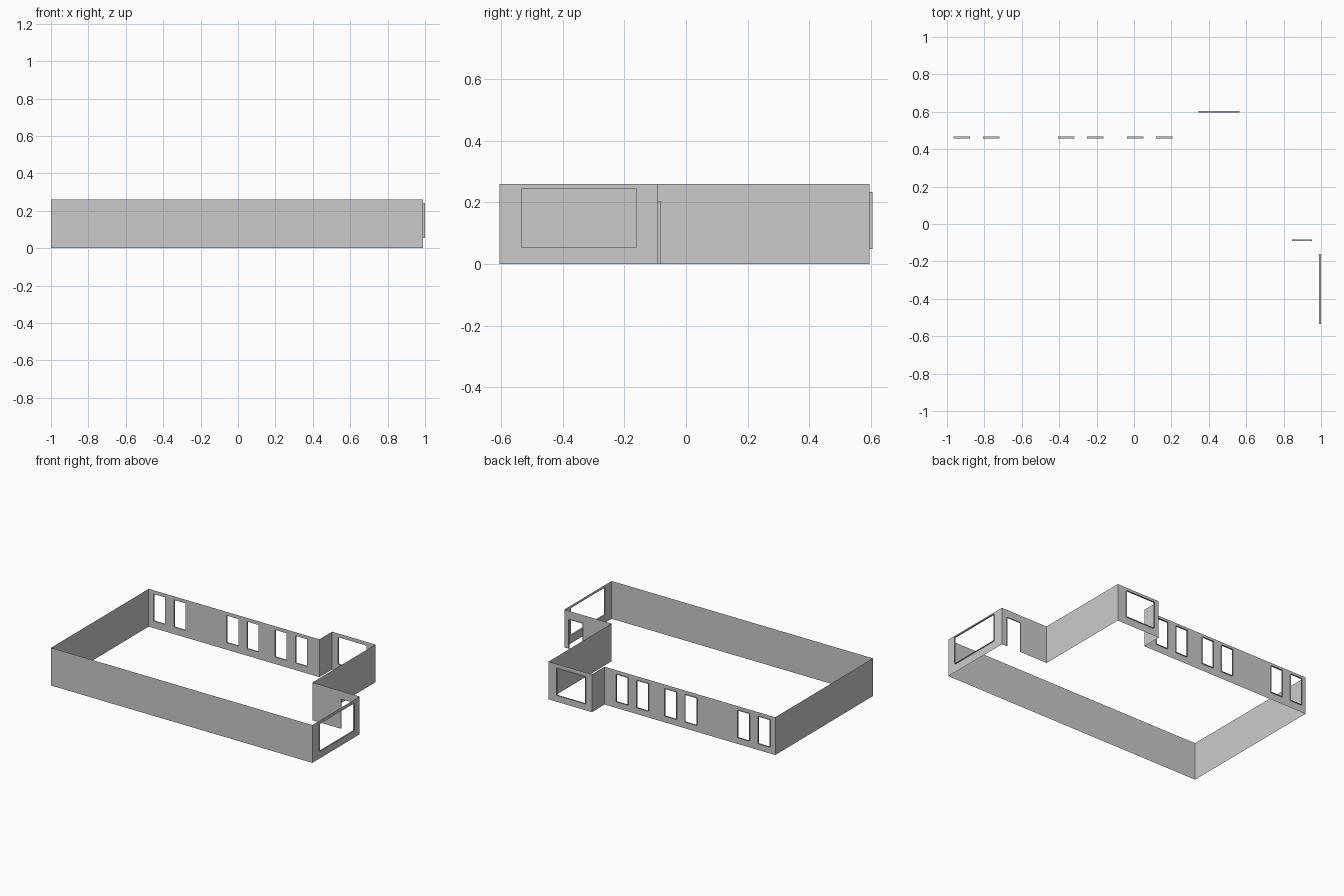
import bpy, bmesh
from mathutils import Vector

if "Cube" in bpy.data.objects:
    bpy.data.objects.remove(bpy.data.objects["Cube"])

H = 0.26          # wall height
REVEAL = 0.01     # how far opening surrounds stand out


def wall(name, start, end, openings=(), depth=REVEAL):
    """Thin wall from start to end; openings are (u0, u1, z0, z1) along its length."""
    a, b = Vector((*start, 0)), Vector((*end, 0))
    length = (b - a).length
    d = (b - a).normalized()
    out = Vector((d.y, -d.x, 0))          # outward side (outline runs anticlockwise)
    bm = bmesh.new()

    def quad(pts):
        bm.faces.new([bm.verts.new(a + d * u + Vector((0, 0, z)) + out * o)
                      for u, z, o in pts])

    # wall surface: columns split at the jambs, leaving the holes open
    u = 0.0
    for u0, u1, z0, z1 in sorted(openings):
        quad([(u, 0, 0), (u0, 0, 0), (u0, H, 0), (u, H, 0)])
        if z0 > 0:
            quad([(u0, 0, 0), (u1, 0, 0), (u1, z0, 0), (u0, z0, 0)])
        quad([(u0, z1, 0), (u1, z1, 0), (u1, H, 0), (u0, H, 0)])
        u = u1
        # surround standing out of the hole (no sill on doors)
        ring = [(u0, z0), (u0, z1), (u1, z1), (u1, z0)]
        sides = 4 if z0 > 0 else 3
        for i in range(sides):
            p, q = ring[i], ring[(i + 1) % 4]
            quad([(*p, 0), (*q, 0), (*q, depth), (*p, depth)])
    quad([(u, 0, 0), (length, 0, 0), (length, H, 0), (u, H, 0)])

    bmesh.ops.remove_doubles(bm, verts=bm.verts, dist=1e-5)
    me = bpy.data.meshes.new(name)
    bm.to_mesh(me)
    bm.free()
    bpy.context.collection.objects.link(bpy.data.objects.new(name, me))


# Floor plan lines
L, R, STEP, BAY = -1.0, 0.99, 0.63, 0.30
F, NOOK, REAR, BACK = -0.605, -0.09, 0.457, 0.595

# Front and right side with the big side window
wall("front_wall", (L, F), (R, F))
wall("right_window_wall", (R, F), (R, NOOK), [(-0.534 - F, -0.161 - F, 0.055, 0.243)])

# Recessed corner with the door
wall("door_wall", (R, NOOK), (STEP, NOOK), [(R - 0.952, R - 0.846, 0, 0.204)], 0.007)
wall("recess_wall", (STEP, NOOK), (STEP, BACK))

# Projecting bay at the back
wall("bay_wall", (STEP, BACK), (BAY, BACK), [(STEP - 0.564, STEP - 0.344, 0.049, 0.234)])
wall("bay_side_wall", (BAY, BACK), (BAY, REAR))

# Back wall with three pairs of windows
lefts = [-0.964, -0.807, -0.406, -0.251, -0.038, 0.118]
wall("back_wall", (BAY, REAR), (L, REAR),
     [(BAY - x - 0.088, BAY - x, 0.048, 0.235) for x in lefts])
wall("left_wall", (L, REAR), (L, F))
